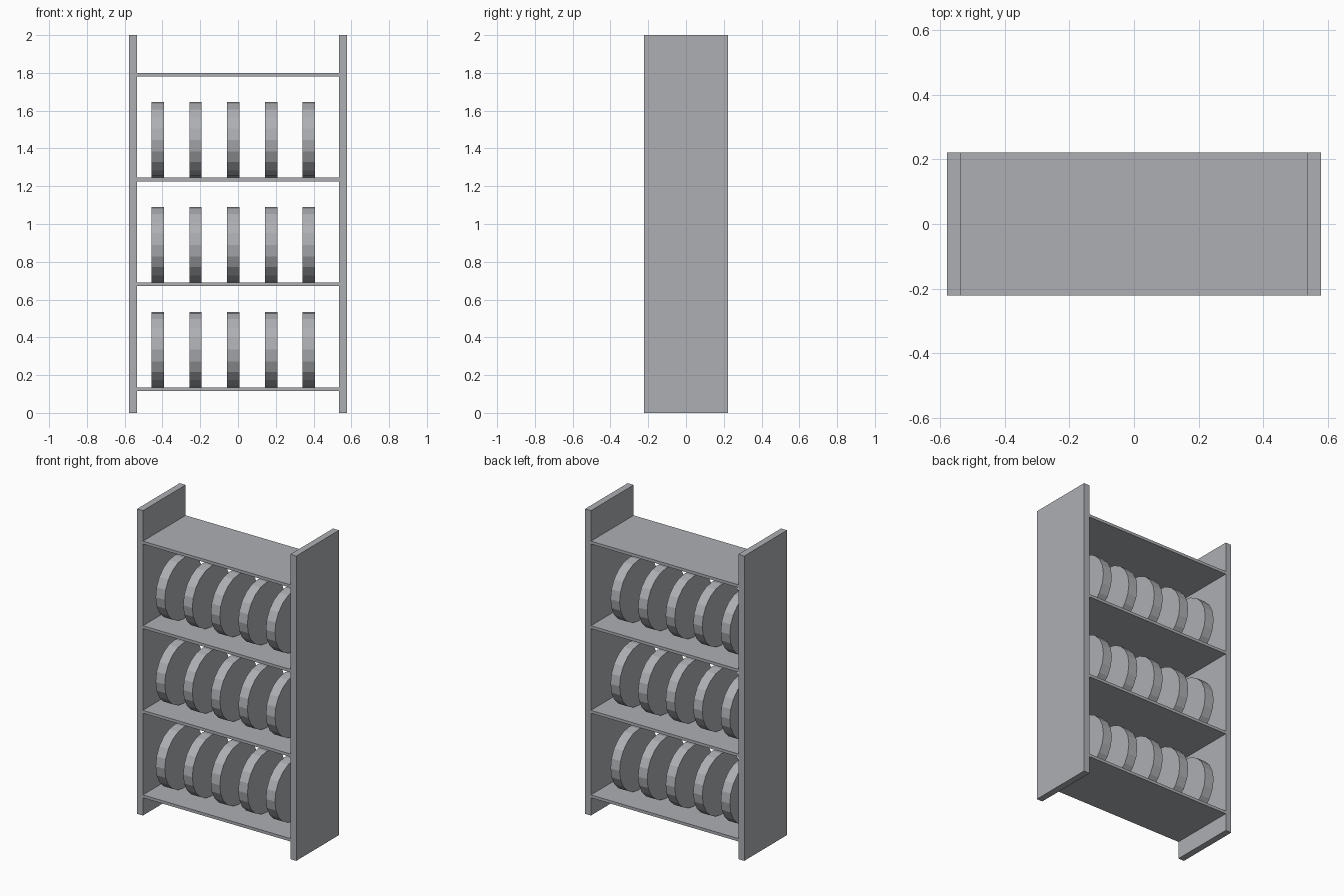
import bpy
import math

cube = bpy.data.objects.get("Cube")
if cube:
    bpy.data.objects.remove(cube, do_unlink=True)

grey = bpy.data.materials.new("plain_grey")
colour = (0.42, 0.43, 0.45, 1)
grey.diffuse_color = colour
grey.use_nodes = True
grey.node_tree.nodes["Principled BSDF"].inputs["Base Color"].default_value = colour

HALF_WIDTH, INNER, DEPTH, HEIGHT = 0.578, 0.535, 0.443, 2.0
SHELF_THICK, FIRST_TOP, SPACING = 0.019, 0.135, 0.555
DISC_RADIUS, DISC_THICK = 0.2, 0.066


def finish(name):
    obj = bpy.context.object
    obj.name = name
    obj.data.materials.append(grey)
    return obj


def box(name, size, location):
    bpy.ops.mesh.primitive_cube_add(size=1, location=location)
    obj = finish(name)
    obj.scale = size
    bpy.ops.object.transform_apply(location=False, rotation=False, scale=True)


# Upright side panels
for name, side in (("left_panel", 1), ("right_panel", -1)):
    box(name, (HALF_WIDTH - INNER, DEPTH, HEIGHT),
        (side * (HALF_WIDTH + INNER) / 2, 0, HEIGHT / 2))

# Shelves, with a row of standing discs on all but the top one
for level in range(4):
    top = FIRST_TOP + level * SPACING
    box(f"shelf_{level + 1}", (2 * INNER, DEPTH, SHELF_THICK),
        (0, 0, top - SHELF_THICK / 2))
    if level == 3:
        continue
    for i in range(5):
        bpy.ops.mesh.primitive_cylinder_add(
            vertices=20, radius=DISC_RADIUS, depth=DISC_THICK,
            location=(-0.425 + 0.2 * i, 0, top + DISC_RADIUS),
            rotation=(0, math.pi / 2, 0))
        finish(f"disc_{level + 1}_{i + 1}")
